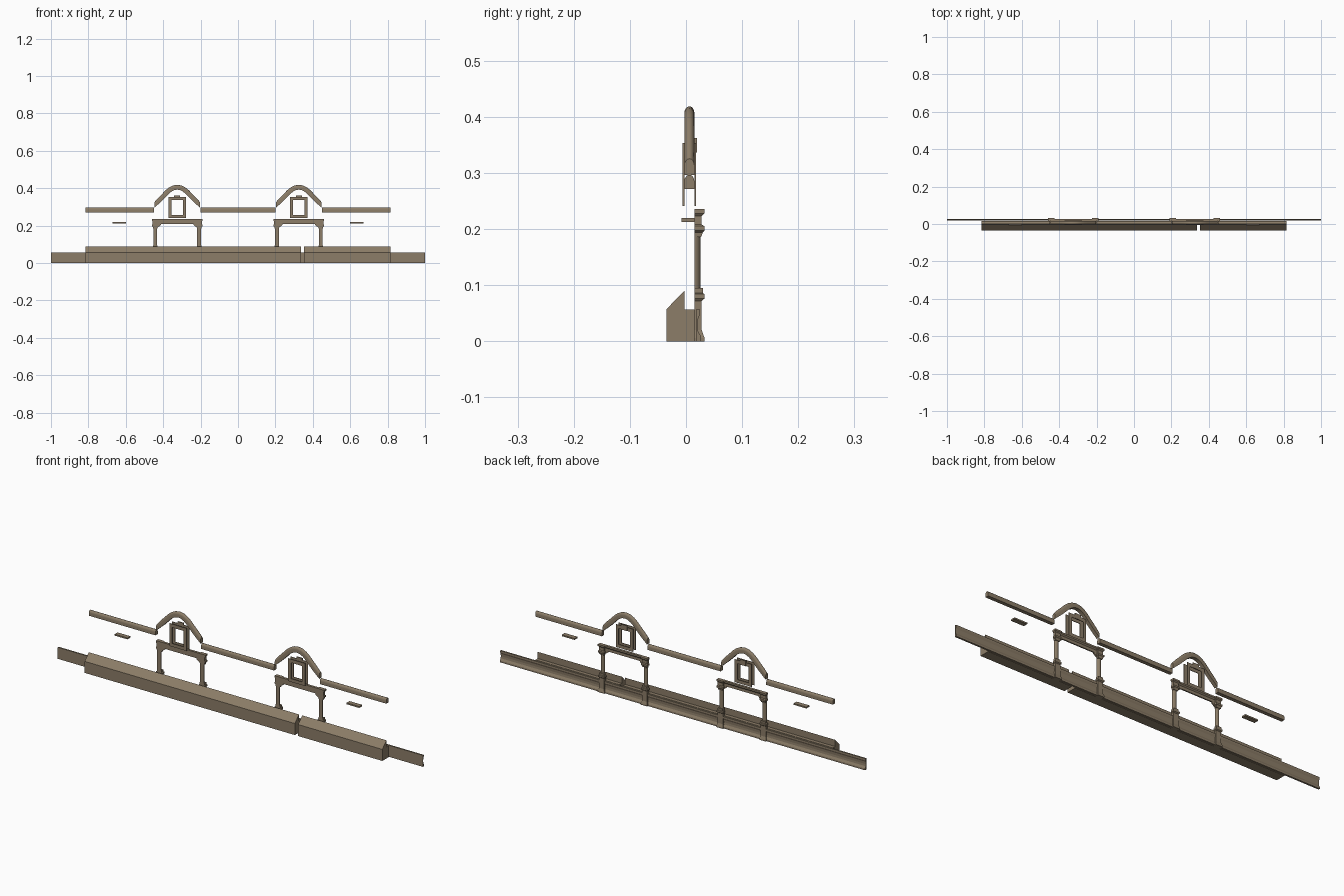
import bpy, bmesh, math

if "Cube" in bpy.data.objects:
    bpy.data.objects.remove(bpy.data.objects["Cube"])

stone = bpy.data.materials.new("tan_stone")
stone.diffuse_color = (0.262, 0.205, 0.138, 1)
stone.use_nodes = True
stone.node_tree.nodes["Principled BSDF"].inputs["Base Color"].default_value = stone.diffuse_color

WALL_F, WALL_B = -0.003, 0.015   # front and back planes of the wall line


def finish(name, bm, smooth=False):
    bmesh.ops.recalc_face_normals(bm, faces=bm.faces)
    me = bpy.data.meshes.new(name)
    bm.to_mesh(me)
    bm.free()
    me.materials.append(stone)
    ob = bpy.data.objects.new(name, me)
    bpy.context.collection.objects.link(ob)
    if smooth:
        bpy.ops.object.select_all(action='DESELECT')
        ob.select_set(True)
        bpy.context.view_layer.objects.active = ob
        bpy.ops.object.shade_smooth_by_angle(angle=math.radians(40))
    return ob


def loft(bm, rings, cyclic=False):
    """Skin a list of closed rings of points and cap the ends."""
    vs = [[bm.verts.new(p) for p in r] for r in rings]
    n = len(vs[0])
    pairs = list(zip(vs, vs[1:]))
    if cyclic:
        pairs.append((vs[-1], vs[0]))
    for a, b in pairs:
        for i in range(n):
            j = (i + 1) % n
            bm.faces.new((a[i], a[j], b[j], b[i]))
    if not cyclic:
        bm.faces.new(vs[0])
        bm.faces.new(vs[-1])


def extrude_x(bm, profile, x0, x1):
    loft(bm, [[(x, y, z) for y, z in profile] for x in (x0, x1)])


def box(bm, x0, x1, y0, y1, z0, z1):
    extrude_x(bm, [(y0, z0), (y1, z0), (y1, z1), (y0, z1)], x0, x1)


# sloped plinth in two lengths with a slot between them
plinth = [(-0.035, 0), (-0.035, 0.057), (WALL_F, 0.09), (WALL_F, 0.057),
          (WALL_B, 0.057), (WALL_B, 0)]
for name, x0, x1 in (("plinth_left", -0.815, 0.336), ("plinth_right", 0.354, 0.815)):
    bm = bmesh.new()
    extrude_x(bm, plinth, x0, x1)
    finish(name, bm)

# long back skirting with a concave face
bm = bmesh.new()
extrude_x(bm, [(0.018, 0), (0.027, 0), (0.027, 0.008), (0.0215, 0.018), (0.0205, 0.028),
               (0.0215, 0.040), (0.025, 0.048), (0.025, 0.057), (0.018, 0.057)], -1, 1)
finish("back_skirting", bm)

# level coping with a rounded top
def coping_section(n=8):
    c, r = (WALL_F + WALL_B) / 2, (WALL_B - WALL_F) / 2
    arc = [(c + r * math.cos(math.pi * i / n), r * 1.3 * math.sin(math.pi * i / n))
           for i in range(n + 1)]
    return [(WALL_B, -0.014)] + arc + [(WALL_F, -0.014)]

for name, x0, x1 in (("coping_left", -0.815, -0.45), ("coping_middle", -0.2, 0.2),
                     ("coping_right", 0.45, 0.815)):
    bm = bmesh.new()
    extrude_x(bm, [(y, 0.285 + h) for y, h in coping_section()], x0, x1)
    finish(name, bm, True)

# curved gable coping: straight slopes running into a round crown
def gable_coping(cx):
    half = [(-0.122, 0.312), (-0.095, 0.339), (-0.070, 0.364), (-0.054, 0.381),
            (-0.038, 0.394), (-0.020, 0.4035)]
    path = half + [(0, 0.407)] + [(-x, z) for x, z in reversed(half)]
    rings = []
    for i, (x, z) in enumerate(path):
        a, b = path[max(i - 1, 0)], path[min(i + 1, len(path) - 1)]
        ang = math.atan2(b[1] - a[1], b[0] - a[0])
        end = i in (0, len(path) - 1)
        ring = []
        for y, h in coping_section():
            if end:   # the feet are cut upright
                ring.append((cx + x, y, z + h * 1.15))
            else:
                ring.append((cx + x - math.sin(ang) * h, y, z + math.cos(ang) * h))
        rings.append(ring)
    bm = bmesh.new()
    loft(bm, rings)
    finish("gable_coping", bm, True)

# flat window surround on one wall face
def window_frame(name, cx, y0, y1, keystone):
    def rect(hw, z0, z1, y):
        return [(cx - hw, y, z0), (cx + hw, y, z0), (cx + hw, y, z1), (cx - hw, y, z1)]
    o, i = (0.047, 0.241, 0.353), (0.031, 0.257, 0.336)
    bm = bmesh.new()
    loft(bm, [rect(*o, y0), rect(*o, y1), rect(*i, y1), rect(*i, y0)], True)
    if keystone:
        box(bm, cx - 0.016, cx + 0.016, WALL_B, 0.020, 0.336, 0.362)
    finish(name, bm)

# pilaster on the back: tiers of half width, depth and height, plus a half-round shaft
def pilaster(cx):
    bm = bmesh.new()
    tiers = [(0.018, 0.033, 0.0), (0.018, 0.033, 0.006), (0.014, 0.028, 0.020),
             (0.014, 0.028, 0.072), (0.017, 0.033, 0.076), (0.017, 0.033, 0.084),
             (0.013, 0.030, 0.086), (0.013, 0.030, 0.095)]
    top = [(0.012, 0.027, 0.186), (0.013, 0.030, 0.194), (0.017, 0.033, 0.197),
           (0.017, 0.033, 0.205), (0.014, 0.028, 0.208), (0.014, 0.028, 0.223),
           (0.018, 0.033, 0.228), (0.018, 0.033, 0.236)]
    for part in (tiers, top):
        loft(bm, [[(cx - w, WALL_B, z), (cx + w, WALL_B, z), (cx + w, d, z), (cx - w, d, z)]
                  for w, d, z in part])
    arc = [math.pi * i / 8 for i in range(9)]
    loft(bm, [[(cx + 0.0105 * math.cos(a), WALL_B + 0.0105 * math.sin(a), z) for a in arc]
              for z in (0.095, 0.186)])
    finish("pilaster", bm)

beam = [(WALL_B, 0.208), (0.021, 0.208), (0.021, 0.222), (0.027, 0.228),
        (0.027, 0.236), (WALL_B, 0.236)]
for s in (-1, 1):
    cx = s * 0.325
    gable_coping(cx)
    window_frame("window_frame_front", cx, -0.006, WALL_F, False)
    window_frame("window_frame_back", cx, WALL_B, 0.018, True)
    for d in (-0.1175, 0.1175):
        pilaster(cx + d)
    # beam across the pilasters with small corner brackets
    bm = bmesh.new()
    extrude_x(bm, beam, cx - 0.108, cx + 0.108)
    for k in (-1, 1):
        a, b = cx + k * 0.105, cx + k * 0.088
        loft(bm, [[(a, y, 0.190), (a, y, 0.209), (b, y, 0.209), (b, y, 0.203)]
                  for y in (WALL_B, 0.021)])
    finish("back_beam", bm)
    # thin sill
    bm = bmesh.new()
    box(bm, s * 0.635 - 0.035, s * 0.635 + 0.035, -0.008, WALL_B, 0.213, 0.220)
    finish("sill", bm)
